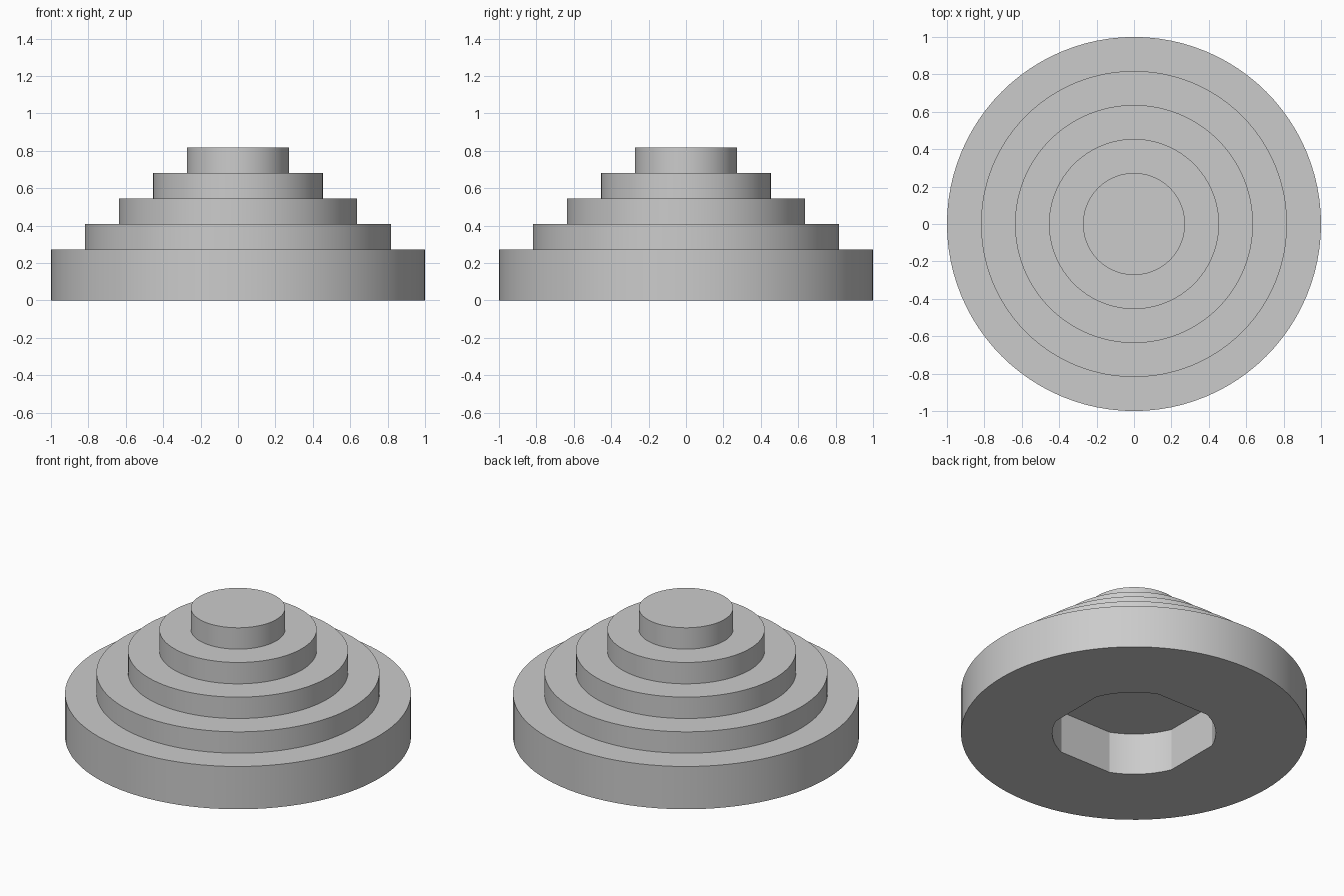
import bpy
import bmesh
from math import cos, sin, tau, radians

SEGMENTS = 96
TIERS = 5
UNIT = 1 / 5.5            # one step width
BASE_HEIGHT = 1.5 * UNIT
STEP_HEIGHT = 0.75 * UNIT
POCKET_RADIUS = 2.6 * UNIT
POCKET_HALF = 2.4 * UNIT

cube = bpy.data.objects.get("Cube")
if cube:
    bpy.data.objects.remove(cube, do_unlink=True)

grey = bpy.data.materials.new("light grey")
grey.use_nodes = True
colour = (0.6, 0.6, 0.6, 1)
grey.diffuse_color = colour
grey.node_tree.nodes["Principled BSDF"].inputs["Base Color"].default_value = colour

bm = bmesh.new()


def ring(radius, z, half=None):
    """Loop of vertices at height z, optionally trimmed to a square."""
    limit = half or radius
    verts = []
    for i in range(SEGMENTS):
        a = tau * i / SEGMENTS
        x, y = (max(-limit, min(limit, radius * f(a))) for f in (cos, sin))
        verts.append(bm.verts.new((x, y, z)))
    return verts


# Square pocket with rounded corners in the underside
loops = [ring(POCKET_RADIUS, BASE_HEIGHT - 0.005, POCKET_HALF),
         ring(POCKET_RADIUS, 0, POCKET_HALF)]

# Stepped round tiers, from the thick base to the top
z = 0
for tier in range(TIERS):
    radius = 1 - tier * UNIT
    loops.append(ring(radius, z))
    z += STEP_HEIGHT if tier else BASE_HEIGHT
    loops.append(ring(radius, z))

# Skin the loops, then close the pocket ceiling and the top
for low, high in zip(loops, loops[1:]):
    for i in range(SEGMENTS):
        j = (i + 1) % SEGMENTS
        bm.faces.new((low[i], low[j], high[j], high[i]))
bm.faces.new(loops[0])
bm.faces.new(loops[-1])
bmesh.ops.recalc_face_normals(bm, faces=bm.faces)

mesh = bpy.data.meshes.new("stepped_cone")
bm.to_mesh(mesh)
bm.free()
mesh.materials.append(grey)
body = bpy.data.objects.new("stepped_cone", mesh)
bpy.context.collection.objects.link(body)

# Smooth round walls with sharp step edges
bpy.ops.object.select_all(action="DESELECT")
body.select_set(True)
bpy.context.view_layer.objects.active = body
bpy.ops.object.shade_smooth_by_angle(angle=radians(20))
